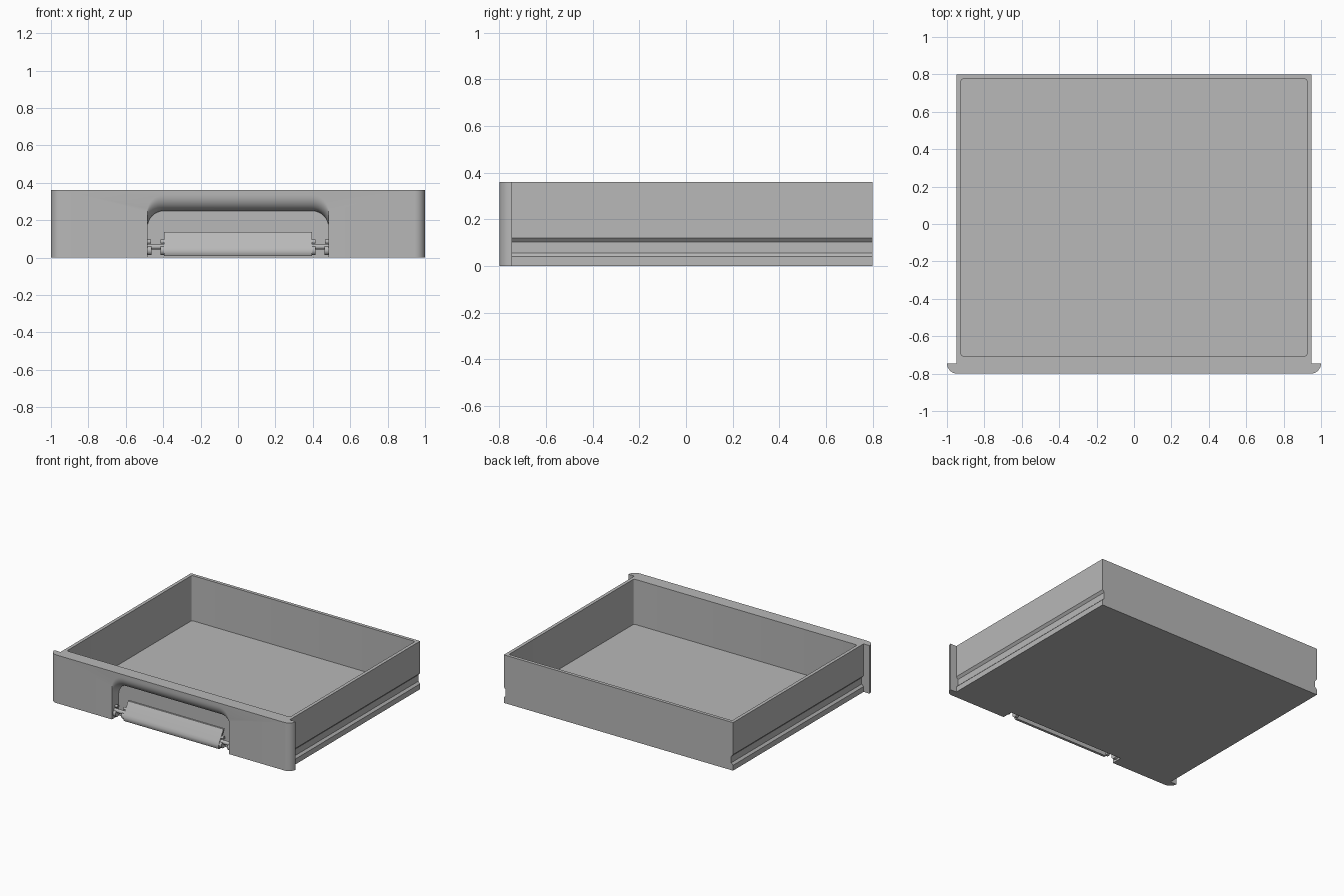
import bpy
import bmesh
from math import sin, cos, pi, radians

cube = bpy.data.objects.get("Cube")
if cube:
    bpy.data.objects.remove(cube, do_unlink=True)

grey = bpy.data.materials.new("plain grey")
grey.use_nodes = True
COLOUR = (0.48, 0.48, 0.48, 1)
grey.diffuse_color = COLOUR
grey.node_tree.nodes["Principled BSDF"].inputs["Base Color"].default_value = COLOUR


def loft(name, rings):
    """Closed solid through rings of matching points."""
    bm = bmesh.new()
    loops = [[bm.verts.new(p) for p in ring] for ring in rings]
    n = len(loops[0])
    for a, b in zip(loops, loops[1:]):
        for i in range(n):
            j = (i + 1) % n
            bm.faces.new((a[i], a[j], b[j], b[i]))
    bm.faces.new(loops[0])
    bm.faces.new(loops[-1])
    bmesh.ops.recalc_face_normals(bm, faces=bm.faces)
    mesh = bpy.data.meshes.new(name)
    bm.to_mesh(mesh)
    bm.free()
    mesh.materials.append(grey)
    obj = bpy.data.objects.new(name, mesh)
    bpy.context.collection.objects.link(obj)
    return obj


def extrude(name, points, axis, low, high):
    """Extrude a 2D outline along an axis."""
    place = {"x": lambda p, t: (t, p[0], p[1]),
             "y": lambda p, t: (p[0], t, p[1]),
             "z": lambda p, t: (p[0], p[1], t)}[axis]
    return loft(name, [[place(p, t) for p in points] for t in (low, high)])


def arc(cx, cy, r, start, end, steps=8):
    angles = [radians(start + (end - start) * i / steps) for i in range(steps + 1)]
    return [(cx + r * cos(a), cy + r * sin(a)) for a in angles]


def rounded_rect(x, y0, y1, r):
    return (arc(x - r, y1 - r, r, 0, 90, 4) + arc(r - x, y1 - r, r, 90, 180, 4)
            + arc(r - x, y0 + r, r, 180, 270, 4) + arc(x - r, y0 + r, r, 270, 360, 4))


def combine(obj, other, operation):
    """Apply a boolean and drop the helper."""
    mod = obj.modifiers.new("cut", "BOOLEAN")
    mod.operation, mod.solver, mod.object = operation, "EXACT", other
    bpy.context.view_layer.update()
    graph = bpy.context.evaluated_depsgraph_get()
    mesh = bpy.data.meshes.new_from_object(obj.evaluated_get(graph))
    obj.modifiers.clear()
    obj.data = mesh
    bpy.data.objects.remove(other, do_unlink=True)


def smooth(obj):
    bpy.ops.object.select_all(action="DESELECT")
    obj.select_set(True)
    bpy.context.view_layer.objects.active = obj
    bpy.ops.object.shade_smooth_by_angle(angle=radians(32))


HEIGHT = 0.36
FRONT = -0.80

# Drawer box with a slide groove along each side
side = [(0.95, 0), (0.95, 0.04), (0.935, 0.055), (0.935, 0.103),
        (0.95, 0.12), (0.95, HEIGHT)]
outline = side + [(-x, z) for x, z in reversed(side)]
drawer = extrude("drawer_body", outline, "y", -0.77, 0.80)

# Front panel with rounded outer ends
end = arc(0.945, -0.745, 0.055, 0, -90)
panel_outline = end + [(-x, y) for x, y in reversed(end)]
panel = extrude("front_panel", panel_outline, "z", 0, HEIGHT)
combine(drawer, panel, "UNION")

# Storage cavity
cavity = extrude("cavity_cutter", rounded_rect(0.925, -0.705, 0.775, 0.012),
                 "z", 0.022, 0.5)
combine(drawer, cavity, "DIFFERENCE")


# Arched finger recess whose top edge rolls inward
def arch(y, top):
    r = 0.09
    right = arc(0.485 - r, top - r, r, 0, 90)
    half = [(0.485, -0.05)] + right
    return [(x, y, z) for x, z in half + [(-x, z) for x, z in reversed(half)]]


rings = [arch(FRONT - 0.02, 0.335)]
for i in range(11):
    a = i / 10 * pi / 2
    rings.append(arch(FRONT + 0.075 * (1 - cos(a)), 0.335 - 0.085 * sin(a)))
rings.append(arch(-0.72, 0.25))
recess = loft("recess_cutter", rings)
combine(drawer, recess, "DIFFERENCE")
smooth(drawer)

# Tilted pull handle
grip = [(-0.787, 0.008), (-0.794, 0.022), (-0.793, 0.04), (-0.785, 0.058),
        (-0.737, 0.138), (-0.725, 0.138), (-0.758, 0.07), (-0.766, 0.045),
        (-0.768, 0.008)]
handle = extrude("pull_handle", grip, "x", -0.395, 0.395)
smooth(handle)


# Hinge pins and knuckles at both ends of the handle
def rod(name, y, z, r, x0, x1):
    smooth(extrude(name, arc(y, z, r, 0, 345, 23), "x", x0, x1))


for s, label in ((1, "left"), (-1, "right")):
    rod(label + "_hinge_pin", -0.765, 0.058, 0.014, s * 0.39, s * 0.486)
    for part, x in (("inner", 0.404), ("outer", 0.474)):
        rod(f"{label}_{part}_knuckle", -0.765, 0.038, 0.025,
            s * (x - 0.011), s * (x + 0.011))
        rod(f"{label}_{part}_stop", -0.755, 0.085, 0.011,
            s * (x - 0.009), s * (x + 0.011))
